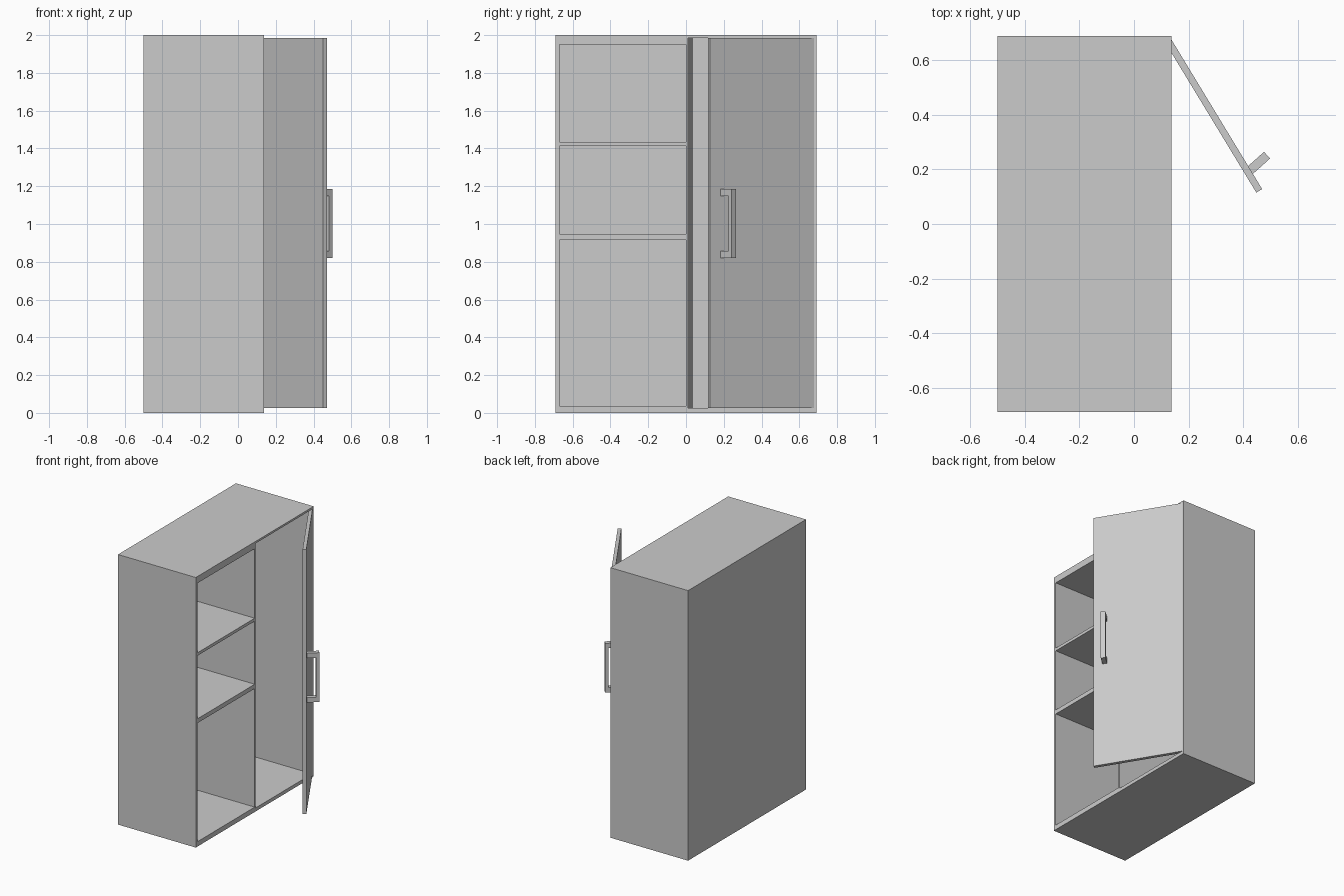
import bpy
from mathutils import Matrix, Vector

if "Cube" in bpy.data.objects:
    bpy.data.objects.remove(bpy.data.objects["Cube"])


def prism(name, pts, depth, origin, a, b, c):
    """Extrude a profile (in axes a, b) along c by depth."""
    o, a, b, c = Vector(origin), Vector(a), Vector(b), Vector(c)
    n = len(pts)
    base = [o + a * p + b * q for p, q in pts]
    verts = base + [v + c * depth for v in base]
    faces = [list(range(n))[::-1], list(range(n, 2 * n))]
    faces += [[i, (i + 1) % n, n + (i + 1) % n, n + i] for i in range(n)]
    if a.cross(b).dot(c) < 0:
        faces = [f[::-1] for f in faces]
    me = bpy.data.meshes.new(name)
    me.from_pydata(verts, [], faces)
    ob = bpy.data.objects.new(name, me)
    bpy.context.collection.objects.link(ob)
    return ob


X, Y, Z = (1, 0, 0), (0, 1, 0), (0, 0, 1)


def box(name, x0, x1, y0, y1, z0, z1):
    return prism(name, [(x0, y0), (x1, y0), (x1, y1), (x0, y1)],
                 z1 - z0, (0, 0, z0), X, Y, Z)


XB, XI, XF = -0.5, -0.48, 0.137   # back, inner back, open front

# Carcass
box("bottom_panel", XB, XF, -0.69, 0.69, 0, 0.026)
box("top_panel", XB, XF, -0.69, 0.69, 1.985, 2)
box("back_panel", XB, XI, -0.69, 0.69, 0.026, 1.985)
box("side_panel_left", XI, XF, -0.69, -0.67, 0.026, 1.985)
box("side_panel_right", XI, XF, 0.672, 0.69, 0.026, 1.985)

# Divider, slightly thicker toward the back
prism("divider", [(XI, 0), (XF, 0), (XF, 0.01), (XI, 0.038)],
      1.959, (0, 0, 0.026), X, Y, Z)

# Shelves and liners of the open compartment
for i, (z0, z1) in enumerate([(0.026, 0.036), (0.914, 0.946),
                              (1.413, 1.435), (1.95, 1.985)]):
    box(f"shelf_{i + 1}", XI, XF, -0.67, 0, z0, z1)

# Door standing open on its hinge edge
d = Vector((0.519, -0.855, 0)).normalized()
n = Vector((-d.y, d.x, 0))
prism("door", [(0, 0), (0.642, 0), (0.642, -0.025), (0, -0.025)][::-1],
      1.96, (0.137, 0.677, 0.025), d, n, Z)

# Bracket handle: U profile extruded across its width
u = Vector((0.745, 0.667, 0)).normalized()
v = Vector((-u.y, u.x, 0))
start = Vector((0.415, 0.187, 0)) - v * 0.0165
L, g, z0, z1, t = 0.098, 0.022, 0.82, 1.185, 0.036
prism("door_handle", [(0, z0), (L, z0), (L, z1), (0, z1), (0, z1 - t),
                      (L - g, z1 - t), (L - g, z0 + t), (0, z0 + t)],
      0.033, start, u, Z, v)
